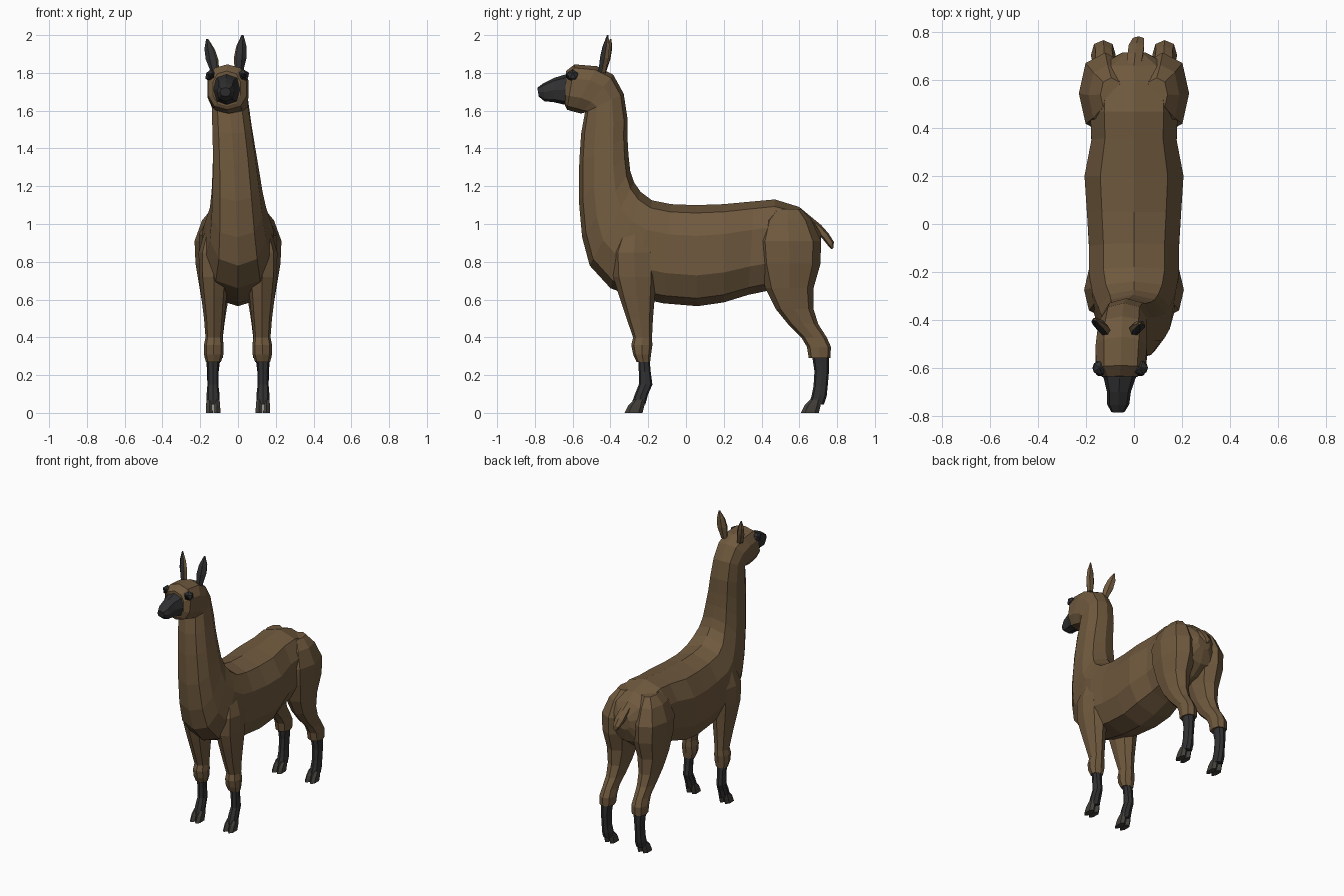
import bpy, bmesh, math
from mathutils import Vector


def material(name, rgb):
    m = bpy.data.materials.new(name)
    m.diffuse_color = (*rgb, 1)
    return m


BROWN = material("brown_wool", (0.16, 0.10, 0.048))
DARK = material("dark_skin", (0.03, 0.03, 0.032))
HOOF = material("hoof_grey", (0.055, 0.05, 0.042))
EYE = material("eye_black", (0.008, 0.008, 0.008))


def power(v, e):
    return math.copysign(abs(v) ** e, v)


def loft(name, sections, mat, sides=10, e=0.85, sign=1):
    """Section: y,z of one end, y,z of the opposite end, half width, centre x."""
    bm = bmesh.new()
    rings = []
    for y0, z0, y1, z1, w, xc in sections:
        a, b = Vector((xc, y0, z0)), Vector((xc, y1, z1))
        mid, half = (a + b) / 2, (a - b) / 2
        ring = []
        for i in range(sides):
            t = 2 * math.pi * i / sides
            p = mid + half * power(math.cos(t), e)
            p.x += w * power(math.sin(t), e)
            p.x *= sign
            ring.append(bm.verts.new(p))
        rings.append(ring)
    for r, s in zip(rings, rings[1:]):
        for i in range(sides):
            j = (i + 1) % sides
            bm.faces.new((r[i], r[j], s[j], s[i]))
    bm.faces.new(rings[0])
    bm.faces.new(rings[-1])
    bmesh.ops.recalc_face_normals(bm, faces=bm.faces)
    me = bpy.data.meshes.new(name)
    bm.to_mesh(me)
    bm.free()
    me.materials.append(mat)
    ob = bpy.data.objects.new(name, me)
    bpy.context.collection.objects.link(ob)
    return ob


# Body, neck and head in one sweep from rump to face
loft("body_neck_head", [
    (0.715, 0.96, 0.715, 0.86, 0.05, 0), (0.66, 1.04, 0.68, 0.76, 0.14, 0),
    (0.60, 1.09, 0.60, 0.70, 0.18, 0), (0.47, 1.13, 0.45, 0.65, 0.19, 0),
    (0.36, 1.12, 0.33, 0.625, 0.185, 0), (0.20, 1.105, 0.20, 0.585, 0.215, 0),
    (0.05, 1.10, 0.06, 0.565, 0.205, 0), (-0.08, 1.105, -0.12, 0.58, 0.195, 0),
    (-0.18, 1.125, -0.28, 0.615, 0.195, 0), (-0.24, 1.17, -0.40, 0.66, 0.18, 0),
    (-0.275, 1.22, -0.51, 0.78, 0.155, 0), (-0.295, 1.28, -0.55, 0.93, 0.14, -0.005),
    (-0.305, 1.37, -0.567, 1.12, 0.127, -0.012), (-0.31, 1.46, -0.565, 1.33, 0.115, -0.022),
    (-0.31, 1.56, -0.555, 1.48, 0.107, -0.033), (-0.33, 1.69, -0.535, 1.59, 0.10, -0.043),
    (-0.385, 1.79, -0.555, 1.585, 0.106, -0.05), (-0.47, 1.835, -0.595, 1.595, 0.112, -0.053),
    (-0.59, 1.845, -0.63, 1.605, 0.106, -0.056), (-0.635, 1.81, -0.64, 1.625, 0.075, -0.06),
], BROWN, e=0.8)

# Dark muzzle
loft("muzzle", [
    (-0.60, 1.80, -0.60, 1.63, 0.09, -0.058), (-0.645, 1.79, -0.645, 1.632, 0.066, -0.06),
    (-0.70, 1.773, -0.70, 1.645, 0.05, -0.063), (-0.755, 1.745, -0.75, 1.65, 0.046, -0.066),
    (-0.787, 1.722, -0.78, 1.675, 0.028, -0.067),
], DARK, sides=8, e=0.75)

# Tail
loft("tail", [
    (0.66, 1.04, 0.66, 0.97, 0.032, 0), (0.715, 0.995, 0.69, 0.955, 0.036, 0.005),
    (0.755, 0.95, 0.72, 0.925, 0.036, 0.01), (0.783, 0.905, 0.752, 0.885, 0.026, 0.018),
    (0.78, 0.872, 0.772, 0.866, 0.01, 0.022),
], BROWN, sides=6)

# Eyes with dark lids
for side, x in (("right", -0.143), ("left", 0.028)):
    for part, r, mat, dy in (("eyelid", 0.034, DARK, 0), ("eye", 0.02, EYE, -0.018)):
        bpy.ops.mesh.primitive_ico_sphere_add(
            subdivisions=1, radius=r, location=(x, -0.6 + dy, 1.785))
        ob = bpy.context.object
        ob.name = f"{side}_{part}"
        ob.data.materials.append(mat)

# Ears: brown behind, dark in front
for side, base, tip, turn in (("right", -0.118, -0.178, -0.5), ("left", 0.002, 0.032, 0.4)):
    secs = []
    top = 1.98 if side == "right" else 2.0
    for t, w, d in ((0, 0.022, 0.022), (0.4, 0.036, 0.024), (0.7, 0.03, 0.018), (1, 0.006, 0.004)):
        z, y = 1.80 + (top - 1.80) * t, -0.445 + 0.02 * t
        secs.append((y - d, z, y + d, z, w, (tip - base) * t))
    ear = loft(f"{side}_ear", secs, BROWN, sides=6, e=1)
    ear.data.materials.append(DARK)
    for p in ear.data.polygons:
        if p.normal.y < -0.3:
            p.material_index = 1
    ear.location = (base, 0, 0)
    # turn the ear about its own root
    for v in ear.data.vertices:
        x, y = v.co.x, v.co.y + 0.44
        v.co.x = x * math.cos(turn) - y * math.sin(turn)
        v.co.y = x * math.sin(turn) + y * math.cos(turn) - 0.44


def rings(rows):
    """Level leg rings from (z, front y, back y, inner x, outer x)."""
    return [(y0, z, y1, z, (b - a) / 2, (a + b) / 2) for z, y0, y1, a, b in rows]


FRONT_UPPER = rings([
    (1.00, -0.33, -0.20, 0.06, 0.165), (0.85, -0.39, -0.16, 0.05, 0.208),
    (0.72, -0.385, -0.155, 0.05, 0.207), (0.62, -0.355, -0.165, 0.06, 0.195),
    (0.50, -0.315, -0.175, 0.072, 0.18), (0.40, -0.28, -0.18, 0.082, 0.172),
    (0.36, -0.29, -0.178, 0.077, 0.18), (0.31, -0.28, -0.185, 0.077, 0.18),
    (0.27, -0.262, -0.19, 0.09, 0.17)])
FRONT_LOWER = rings([
    (0.31, -0.255, -0.195, 0.095, 0.165), (0.22, -0.25, -0.187, 0.104, 0.162),
    (0.15, -0.25, -0.178, 0.104, 0.162), (0.10, -0.27, -0.20, 0.098, 0.166),
    (0.045, -0.29, -0.215, 0.098, 0.166)])
HIND_UPPER = rings([
    (1.08, 0.47, 0.61, 0.05, 0.14), (1.02, 0.41, 0.665, 0.03, 0.19),
    (0.91, 0.375, 0.715, 0.01, 0.23), (0.79, 0.385, 0.712, 0.015, 0.225),
    (0.66, 0.42, 0.675, 0.04, 0.203), (0.55, 0.475, 0.675, 0.06, 0.185),
    (0.47, 0.54, 0.70, 0.072, 0.175), (0.40, 0.61, 0.745, 0.08, 0.172),
    (0.35, 0.64, 0.767, 0.076, 0.18), (0.29, 0.65, 0.765, 0.08, 0.178)])
HIND_LOWER = rings([
    (0.32, 0.665, 0.757, 0.09, 0.17), (0.22, 0.68, 0.757, 0.102, 0.164),
    (0.14, 0.675, 0.75, 0.104, 0.162), (0.09, 0.665, 0.745, 0.098, 0.166),
    (0.045, 0.65, 0.73, 0.098, 0.166)])

# Four legs, each with a woolly top, a dark shin and two toes
for side, s in (("left", 1), ("right", -1)):
    for leg, upper, lower, toe in (("front", FRONT_UPPER, FRONT_LOWER, -0.325),
                                   ("hind", HIND_UPPER, HIND_LOWER, 0.608)):
        loft(f"{side}_{leg}_upper_leg", upper, BROWN, sides=8, sign=s)
        loft(f"{side}_{leg}_shin", lower, DARK, sides=8, sign=s)
        for n, x in (("inner", 0.112), ("outer", 0.152)):
            loft(f"{side}_{leg}_{n}_toe", [
                (toe + 0.05, 0.07, toe + 0.105, 0.07, 0.016, x),
                (toe + 0.02, 0.04, toe + 0.105, 0.04, 0.02, x),
                (toe, 0.0, toe + 0.095, 0.0, 0.021, x)], HOOF, sides=6, sign=s)
